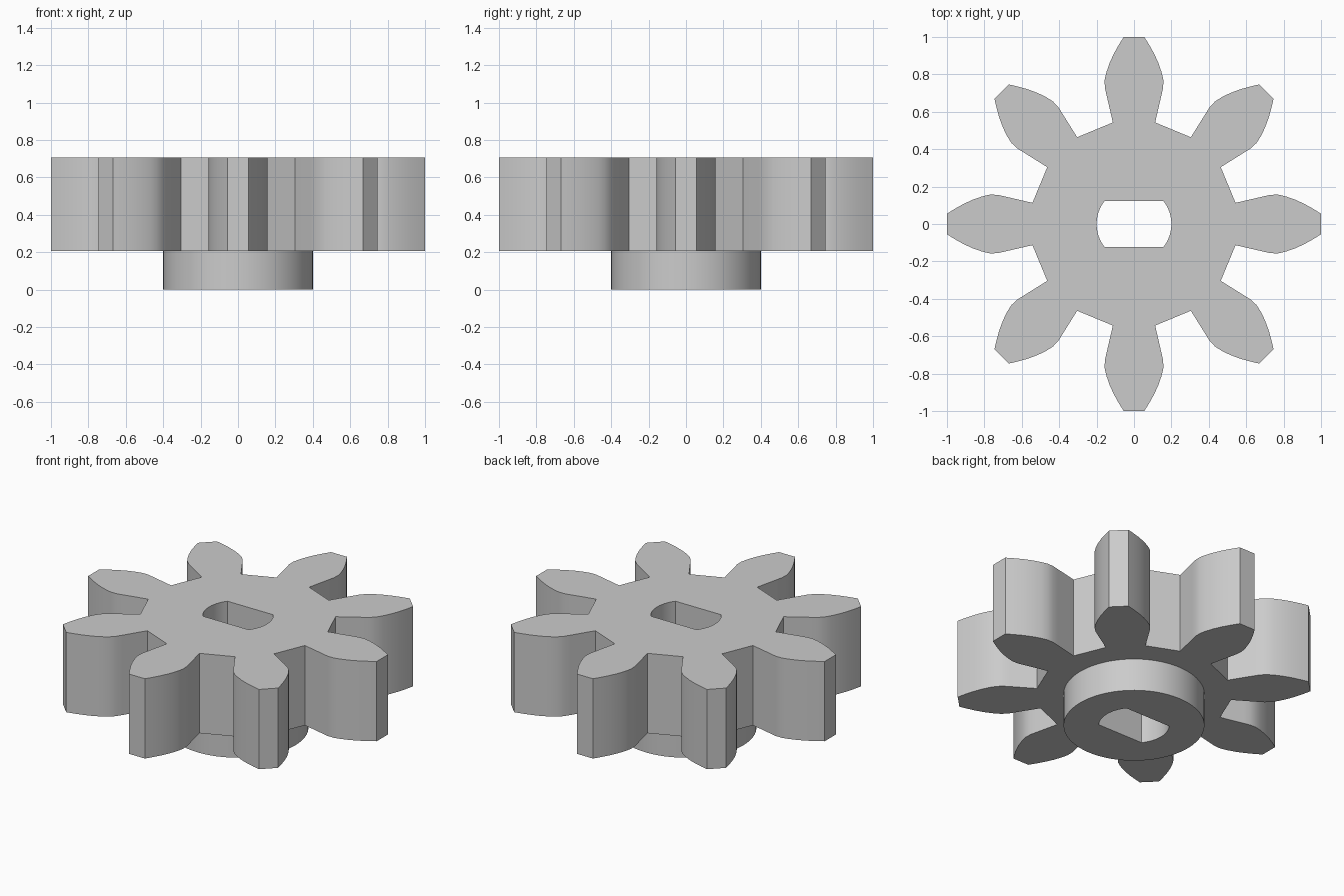
import bpy, bmesh
from math import pi, sin, cos, asin
from mathutils import Matrix, Vector

cube = bpy.data.objects.get("Cube")
if cube:
    bpy.data.objects.remove(cube)

TEETH = 8
TOP, SHOULDER = 0.705, 0.205
HUB_R, BORE_R, BORE_FLAT = 0.4, 0.2, 0.122

steel = bpy.data.materials.new("plain grey")
steel.use_nodes = True
grey = (0.6, 0.6, 0.6, 1)
steel.diffuse_color = grey
steel.node_tree.nodes["Principled BSDF"].inputs["Base Color"].default_value = grey

# Half a tooth: distance along the tooth, half width
flank = [(0.543, 0.113), (0.69, 0.147), (0.73, 0.156), (0.77, 0.157),
         (0.81, 0.148), (0.86, 0.131), (0.91, 0.108), (0.96, 0.08), (1.0, 0.055)]
tooth = [Vector((r, -w)) for r, w in flank] + [Vector((r, w)) for r, w in reversed(flank)]
gear_outline = [Matrix.Rotation(2 * pi * i / TEETH, 2) @ p
                for i in range(TEETH) for p in tooth]


def arc(radius, start, end, steps):
    angles = [start + (end - start) * i / steps for i in range(steps + 1)]
    return [Vector((radius * cos(a), radius * sin(a))) for a in angles]


hub_outline = arc(HUB_R, 0, 2 * pi, 64)[:-1]

# Round bore with two flats
half = asin(BORE_FLAT / BORE_R)
bore_outline = arc(BORE_R, -half, half, 12) + arc(BORE_R, pi - half, pi + half, 12)

bm = bmesh.new()


def ring(outline, z):
    verts = [bm.verts.new((p.x, p.y, z)) for p in outline]
    edges = [bm.edges.new((a, b)) for a, b in zip(verts, verts[1:] + verts[:1])]
    return verts, edges


def wall(low, high):
    n = len(low[0])
    for i in range(n):
        j = (i + 1) % n
        bm.faces.new((low[0][i], low[0][j], high[0][j], high[0][i]))


def cap(outer, inner):
    bmesh.ops.triangle_fill(bm, edges=outer[1] + inner[1], use_beauty=True)


gear_low, gear_high = ring(gear_outline, SHOULDER), ring(gear_outline, TOP)
hub_low, hub_high = ring(hub_outline, 0), ring(hub_outline, SHOULDER)
bore_low, bore_high = ring(bore_outline, 0), ring(bore_outline, TOP)

# Flat faces, then the upright walls between them
cap(gear_high, bore_high)
cap(gear_low, hub_high)
cap(hub_low, bore_low)
for low, high in ((gear_low, gear_high), (hub_low, hub_high), (bore_low, bore_high)):
    wall(low, high)
bmesh.ops.recalc_face_normals(bm, faces=bm.faces)

mesh = bpy.data.meshes.new("pinion_gear")
bm.to_mesh(mesh)
bm.free()
mesh.materials.append(steel)
gear = bpy.data.objects.new("pinion_gear", mesh)
bpy.context.collection.objects.link(gear)

bpy.ops.object.select_all(action="DESELECT")
gear.select_set(True)
bpy.context.view_layer.objects.active = gear
bpy.ops.object.shade_smooth_by_angle(angle=pi / 7)
